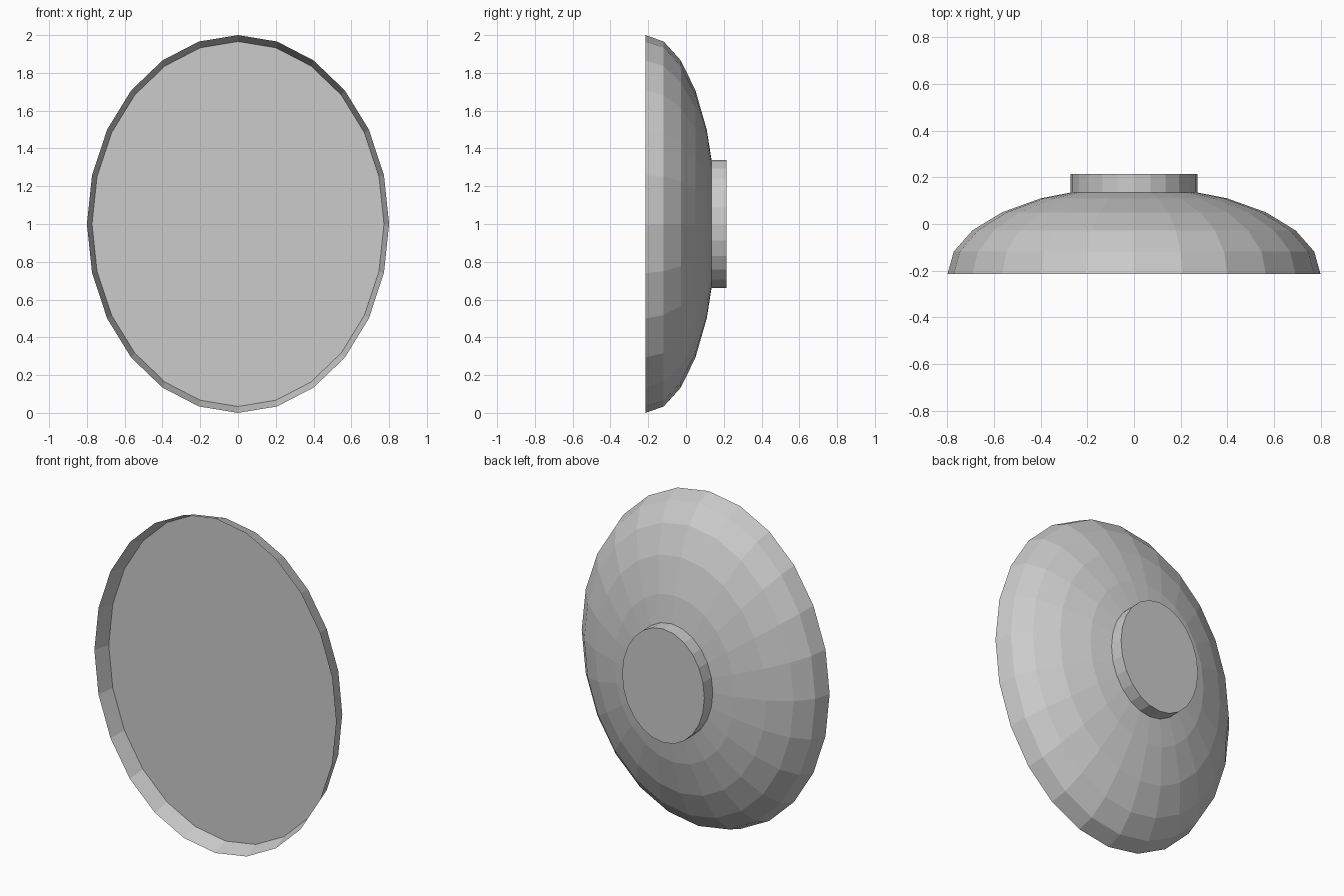
import bpy, bmesh
from math import sin, cos, pi, radians

if "Cube" in bpy.data.objects:
    bpy.data.objects.remove(bpy.data.objects["Cube"])

SEG = 24
RX, RZ = 0.8, 1.0      # oval half-width and half-height
FRONT, DEPTH = -0.215, 0.375


def oval_loft(name, profile, cap_start=False, cap_end=False):
    """Sweep (radius, y) profile points around an oval about the y axis."""
    bm = bmesh.new()
    rings = []
    for r, y in profile:
        rings.append([bm.verts.new((RX * r * sin(2 * pi * i / SEG), y,
                                    1 + RZ * r * cos(2 * pi * i / SEG)))
                      for i in range(SEG)])
    for a, b in zip(rings, rings[1:]):
        for i in range(SEG):
            j = (i + 1) % SEG
            bm.faces.new((a[i], b[i], b[j], a[j]))
    if cap_start:
        bm.faces.new(rings[0])
    if cap_end:
        bm.faces.new(rings[-1][::-1])
    bm.normal_update()
    mesh = bpy.data.meshes.new(name)
    bm.to_mesh(mesh)
    bm.free()
    # Outward-facing: backs and sides point away from the centre line
    if not (cap_start and len(rings) == 1):
        mesh.flip_normals()
    obj = bpy.data.objects.new(name, mesh)
    bpy.context.collection.objects.link(obj)
    return obj


# Domed back shell, open at the front rim
dome = [(cos(radians(a)), FRONT + DEPTH * sin(radians(a))) for a in range(0, 61, 15)]
oval_loft("back_shell", dome + [(0.34, 0.135)])

# Flat front panel, recessed to the first ring of the dome
panel = oval_loft("front_panel", [dome[1]], cap_start=True)
if panel.data.polygons[0].normal.y > 0:
    panel.data.flip_normals()

# Short mounting boss on the back
oval_loft("rear_mount", [(0.34, 0.135), (0.34, 0.215)], cap_end=True)
